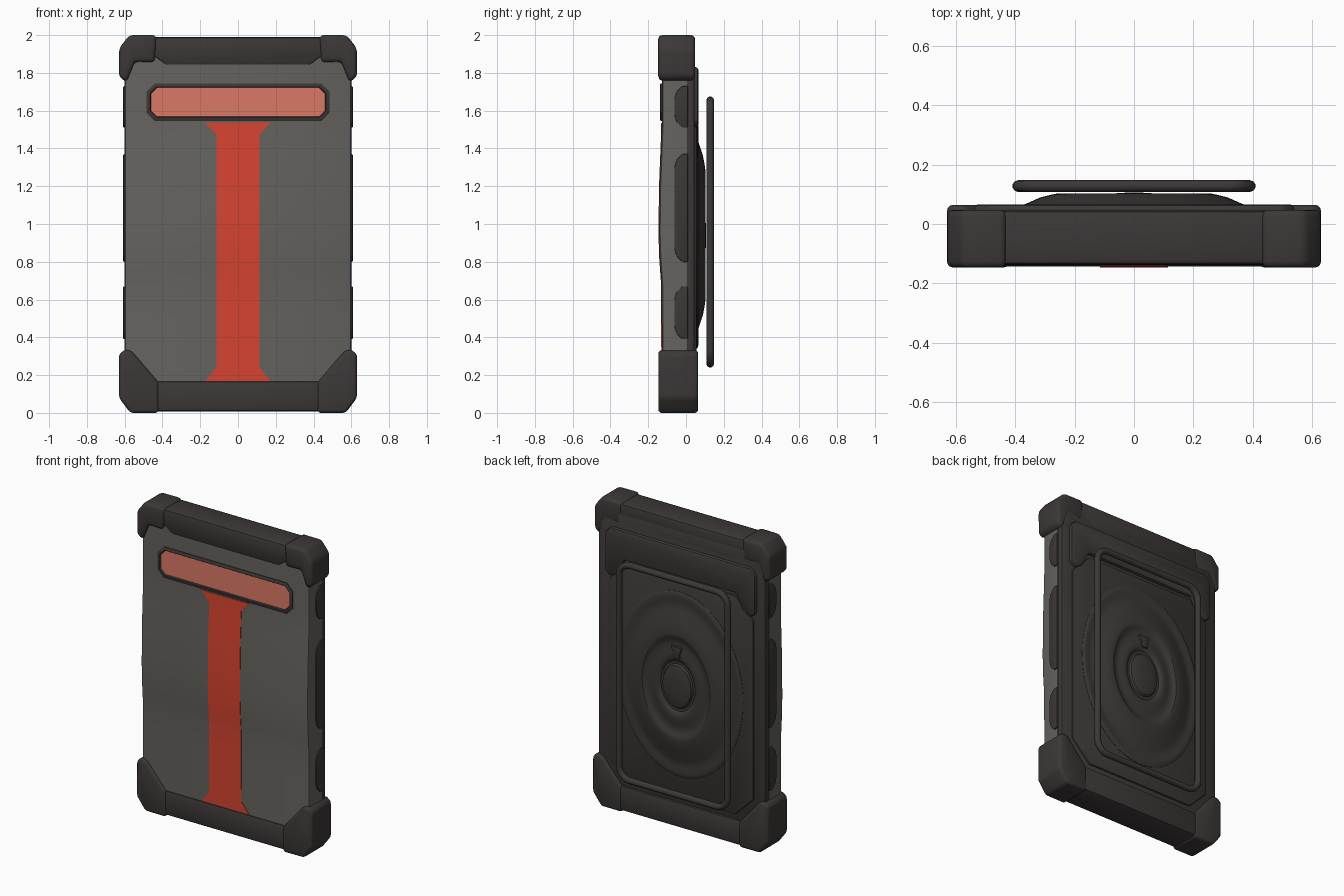
import bpy, bmesh, math

if "Cube" in bpy.data.objects:
    bpy.data.objects.remove(bpy.data.objects["Cube"])


def mat(name, rgb):
    m = bpy.data.materials.new(name)
    m.diffuse_color = (*rgb, 1)
    m.use_nodes = True
    m.node_tree.nodes["Principled BSDF"].inputs["Base Color"].default_value = m.diffuse_color
    return m


DARK = mat("dark rubber", (0.046, 0.039, 0.038))
GREY = mat("grey shell", (0.130, 0.125, 0.113))
RED = mat("red strip", (0.68, 0.058, 0.030))
PINK = mat("pale red window", (0.70, 0.19, 0.13))


def finish(name, bm, material, bevel=0.0, seg=2, angle=35):
    """Bevel the sharp edges, then make a smooth-by-angle object."""
    bmesh.ops.recalc_face_normals(bm, faces=bm.faces)
    if bevel:
        edges = [e for e in bm.edges if len(e.link_faces) == 2 and e.calc_face_angle(0) > 0.4]
        bmesh.ops.bevel(bm, geom=edges, offset=bevel, segments=seg, profile=0.5,
                        affect='EDGES', clamp_overlap=True)
    me = bpy.data.meshes.new(name)
    bm.to_mesh(me)
    bm.free()
    me.materials.append(material)
    ob = bpy.data.objects.new(name, me)
    bpy.context.collection.objects.link(ob)
    smooth(ob, angle)
    return ob


def smooth(ob, angle=35):
    bpy.ops.object.select_all(action='DESELECT')
    ob.select_set(True)
    bpy.context.view_layer.objects.active = ob
    bpy.ops.object.shade_smooth_by_angle(angle=math.radians(angle))


def prism(name, pts, a, b, material, bevel=0.0, axis='Y', seg=2):
    """Outline in xz extruded along y, or outline in yz extruded along x."""
    bm = bmesh.new()
    put = (lambda p, d: (p[0], d, p[1])) if axis == 'Y' else (lambda p, d: (d, p[0], p[1]))
    lo = [bm.verts.new(put(p, a)) for p in pts]
    hi = [bm.verts.new(put(p, b)) for p in pts]
    n = len(pts)
    bm.faces.new(lo)
    bm.faces.new(hi)
    for i in range(n):
        bm.faces.new((lo[i], lo[(i + 1) % n], hi[(i + 1) % n], hi[i]))
    return finish(name, bm, material, bevel, seg)


def loft(name, rows, material, closed=True, caps=True):
    """Skin through rows of points."""
    bm = bmesh.new()
    vs = [[bm.verts.new(p) for p in r] for r in rows]
    n = len(vs[0])
    for r, s in zip(vs, vs[1:]):
        for i in range(n if closed else n - 1):
            j = (i + 1) % n
            bm.faces.new((r[i], r[j], s[j], s[i]))
    if caps:
        bm.faces.new(vs[0])
        bm.faces.new(vs[-1])
    return finish(name, bm, material)


def interp(table, t):
    for (a, p), (b, q) in zip(table, table[1:]):
        if t <= b:
            return p + (q - p) * (t - a) / (b - a)
    return table[-1][1]


def octagon(x, z0, z1, c):
    return [(-x, z0 + c), (-x + c, z0), (x - c, z0), (x, z0 + c),
            (x, z1 - c), (x - c, z1), (-x + c, z1), (-x, z1 - c)]


# Gently bulging front of the case
FRONT = [(0, -.127), (.68, -.129), (.82, -.139), (.95, -.143), (1.2, -.140), (1.5, -.128), (2, -.127)]
zs = [.1, .17, .24, .5, .68, .75, .82, .95, 1.08, 1.2, 1.35, 1.475, 1.537, 1.9]

rows = []
for z in zs:
    y = interp(FRONT, z)
    half = [(.60, .005), (.60, y + .02), (.595, y + .006), (.582, y)]
    rows.append([(x, d, z) for x, d in half] + [(-x, d, z) for x, d in reversed(half)])
loft("front_shell", rows, GREY)

# Red central strip, flared at both ends
WIDTH = [(.17, .17), (.24, .115), (1.475, .115), (1.537, .175)]
rows = []
for z in zs[1:-1]:
    w, y = interp(WIDTH, z), interp(FRONT, z)
    rows.append([(-w, y + .003, z), (-w, y - .003, z), (w, y - .003, z), (w, y + .003, z)])
loft("red_strip", rows, RED)

# Window with raised chamfered frame
prism("window", octagon(.468, 1.56, 1.73, .03), -.1305, -.124, PINK)
bm = bmesh.new()
loops = []
for o, d in ((octagon(.485, 1.545, 1.745, .045), -.12), (octagon(.485, 1.545, 1.745, .045), -.133),
             (octagon(.478, 1.552, 1.738, .042), -.138), (octagon(.466, 1.564, 1.726, .035), -.138),
             (octagon(.460, 1.570, 1.720, .032), -.128)):
    loops.append([bm.verts.new((x, d, z)) for x, z in o])
for r, s in zip(loops, loops[1:]):
    for i in range(8):
        j = (i + 1) % 8
        bm.faces.new((r[i], r[j], s[j], s[i]))
finish("window_frame", bm, DARK)

# Back shell and its raised panels
prism("back_shell", octagon(.60, .06, 1.94, .05), 0, .046, DARK, .015)
prism("back_octagon_panel", octagon(.52, .20, 1.62, .13), .03, .056, DARK, .010)
right = [(.50, 1.83), (.54, 1.79), (.54, 1.54), (.50, 1.51), (.45, 1.54), (.40, 1.64)]
prism("back_upper_panel", right + [(-x, z) for x, z in reversed(right)], .03, .066, DARK, .014)

# Oval hub on the back, turned from a profile
hub = [(1, .04), (1, .058), (.985, .064), (.95, .066), (.90, .063), (.86, .062), (.81, .068),
       (.70, .090), (.62, .099), (.57, .103), (.54, .102), (.515, .092), (.47, .087), (.42, .089),
       (.37, .096), (.32, .097), (.29, .093), (.27, .082), (.24, .082), (.225, .095), (.19, .101),
       (.10, .105), (.02, .106)]
rows = []
for r, y in hub:
    ring = [i * math.tau / 72 for i in range(72)]
    rows.append([(.45 * r * math.cos(t), y, .94 + .60 * r * math.sin(t)) for t in ring])
loft("back_hub", rows, DARK)
prism("hub_catch", [(-.025, 1.125), (.025, 1.125), (.025, 1.16), (.04, 1.20),
                    (-.04, 1.20), (-.025, 1.16)], .08, .103, DARK, .004)

# Free-standing wire loop behind the hub
path, R = [], .08
for k, (cx, cz) in enumerate(((.39 - R, 1.655 - R), (-.39 + R, 1.655 - R),
                              (-.39 + R, .26 + R), (.39 - R, .26 + R))):
    for i in range(9):
        t = (k + i / 8) * math.pi / 2
        path.append((cx + R * math.cos(t), cz + R * math.sin(t)))
cu = bpy.data.curves.new("wire_loop", 'CURVE')
cu.dimensions = '3D'
sp = cu.splines.new('POLY')
sp.points.add(len(path) - 1)
for p, (x, z) in zip(sp.points, path):
    p.co = (x, .128, z, 1)
sp.use_cyclic_u = True
cu.bevel_depth = .02
cu.bevel_resolution = 3
cu.materials.append(DARK)
loop = bpy.data.objects.new("wire_loop", cu)
bpy.context.collection.objects.link(loop)
bpy.ops.object.select_all(action='DESELECT')
loop.select_set(True)
bpy.context.view_layer.objects.active = loop
bpy.ops.object.convert(target='MESH')
smooth(bpy.context.view_layer.objects.active, 60)

# Top and bottom bumper bars
prism("top_bar", [(-.45, 1.89), (-.38, 1.84), (.38, 1.84), (.45, 1.89), (.45, 1.99), (-.45, 1.99)],
      -.137, .046, DARK, .018)
prism("bottom_bar", [(-.45, .008), (.45, .008), (.45, .17), (-.45, .17)], -.137, .060, DARK, .018)

# Corner bumpers and side grips, mirrored
TOP = [(.43, 2.0), (.575, 2.0), (.63, 1.93), (.63, 1.78), (.59, 1.75), (.545, 1.86), (.44, 1.855)]
BOTTOM = [(.42, .16), (.42, 0), (.57, 0), (.63, .08), (.63, .31), (.60, .335), (.565, .33)]
for s, side in ((1, "right"), (-1, "left")):
    prism("top_corner_" + side, [(s * x, z) for x, z in TOP], -.147, .048, DARK, .022, seg=3)
    prism("bottom_corner_" + side, [(s * x, z) for x, z in BOTTOM], -.146, .064, DARK, .026, seg=3)
    for k, (z0, z1) in enumerate(((.39, .67), (.80, 1.37), (1.51, 1.73))):
        pts = [(.01, z0), (.01, z1), (-.02, z1), (-.05, z1 - .03), (-.062, z1 - .07),
               (-.062, z0 + .07), (-.05, z0 + .03), (-.02, z0)]
        prism(f"side_grip_{side}_{k + 1}", pts, s * .58, s * .608, DARK, .005, axis='X')
